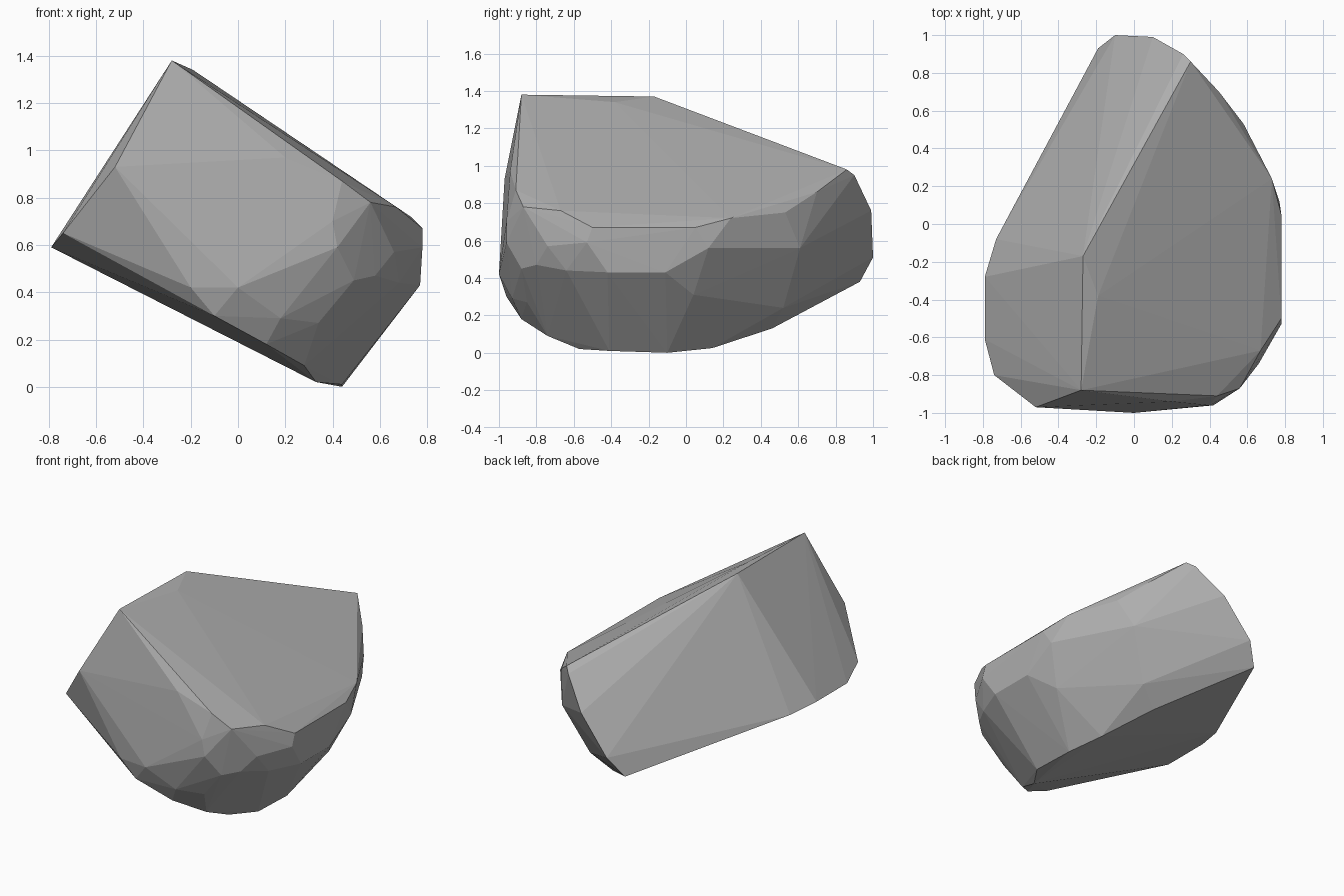
import bpy
import bmesh

# Chipped corners of the boulder, grouped by region
TOP_RIDGE = [(-.28, -.88, 1.38), (-.27, -.17, 1.37), (-.19, -.38, 1.34),
             (.30, .86, .98), (.26, .90, .95)]
LEFT_END = [(-.52, -.97, .93), (-.74, -.80, .65), (-.79, -.61, .59),
            (-.79, -.28, .59), (-.73, -.08, .56)]
BACK_END = [(-.19, .93, .38), (-.10, 1.0, .51), (.10, .99, .76),
            (.45, .70, .86), (.58, .53, .75), (.51, .61, .56), (.36, .52, .24)]
RIGHT_END = [(.64, .36, .77), (.73, .24, .72), (.78, .05, .67), (.78, -.50, .67),
             (.77, .12, .56), (.66, .04, .31), (.77, -.11, .43), (.77, -.42, .43),
             (.78, -.53, .59), (.68, -.64, .44), (.67, -.67, .76)]
FRONT_END = [(.56, -.87, .78), (.44, -.91, .87), (.20, -.94, .97), (.40, -.96, .70),
             (.42, -.96, .59), (.66, -.74, .57), (.58, -.80, .47), (.49, -.88, .45),
             (.34, -.85, .27), (.18, -.93, .29), (.0, -1.0, .42), (-.10, -.96, .30),
             (-.20, -.98, .42)]
UNDERSIDE = [(.12, -.88, .18), (.28, -.74, .09), (.33, -.57, .02), (.44, -.41, .01),
             (.44, -.10, 0), (.38, .14, .025), (.23, .46, .13)]

# Grey stone
stone = bpy.data.materials.new("grey_stone")
stone.diffuse_color = (.42, .42, .42, 1)

# Boulder: convex faceted hull over all corners
bm = bmesh.new()
for region in (TOP_RIDGE, LEFT_END, BACK_END, RIGHT_END, FRONT_END, UNDERSIDE):
    for corner in region:
        bm.verts.new(corner)
hull = bmesh.ops.convex_hull(bm, input=bm.verts)
loose = [v for v in bm.verts if not v.link_faces]
bmesh.ops.delete(bm, geom=loose, context='VERTS')
bmesh.ops.recalc_face_normals(bm, faces=bm.faces)

mesh = bpy.data.meshes.new("boulder")
bm.to_mesh(mesh)
bm.free()
mesh.materials.append(stone)
boulder = bpy.data.objects.new("boulder", mesh)
bpy.context.collection.objects.link(boulder)
